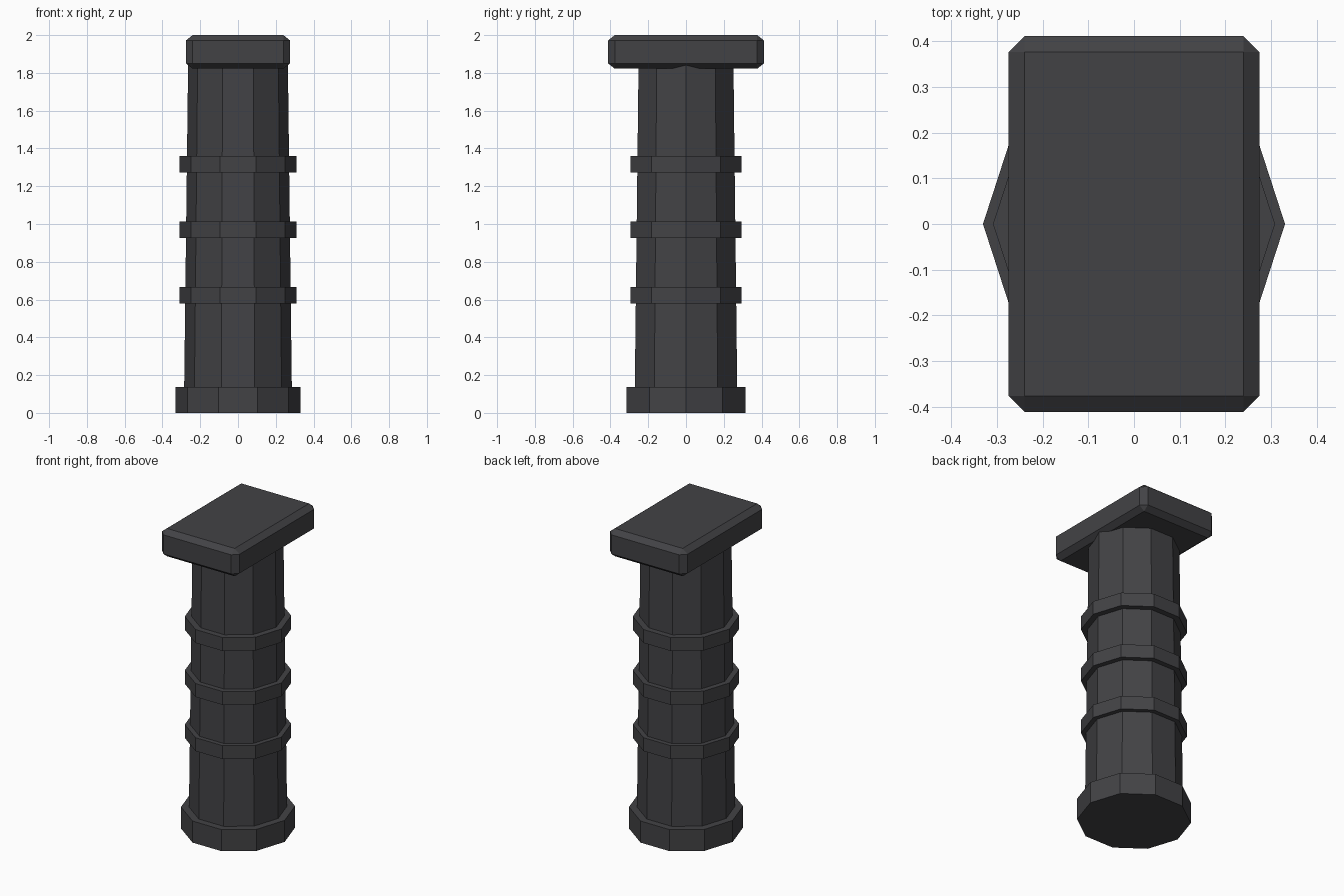
import bpy, bmesh, math

if "Cube" in bpy.data.objects:
    bpy.data.objects.remove(bpy.data.objects["Cube"])

dark = bpy.data.materials.new("dark_metal")
dark.diffuse_color = (0.055, 0.055, 0.06, 1)
dark.use_nodes = True
dark.node_tree.nodes["Principled BSDF"].inputs["Base Color"].default_value = dark.diffuse_color


def finish(name, bm):
    bmesh.ops.recalc_face_normals(bm, faces=bm.faces)
    mesh = bpy.data.meshes.new(name)
    bm.to_mesh(mesh)
    bm.free()
    mesh.materials.append(dark)
    obj = bpy.data.objects.new(name, mesh)
    bpy.context.collection.objects.link(obj)
    return obj


def decagon_drum(name, r_bottom, r_top, z0, z1):
    """Closed ten-sided drum with corners on the x axis."""
    bm = bmesh.new()
    rings = []
    for r, z in ((r_bottom, z0), (r_top, z1)):
        angles = [i * math.tau / 10 for i in range(10)]
        rings.append([bm.verts.new((r * math.cos(a), r * math.sin(a), z)) for a in angles])
    low, high = rings
    for i in range(10):
        j = (i + 1) % 10
        bm.faces.new((low[i], low[j], high[j], high[i]))
    bm.faces.new(low[::-1])
    bm.faces.new(high)
    return finish(name, bm)


# Foot and tapered shaft, the shaft running up into the cap
decagon_drum("base", 0.331, 0.331, 0.0, 0.138)
decagon_drum("shaft", 0.286, 0.264, 0.05, 1.86)

# Three raised grip bands
for n, z in enumerate((0.58, 0.927, 1.273)):
    decagon_drum(f"grip_band_{n + 1}", 0.309, 0.309, z, z + 0.086)

# Chamfered rectangular cap, with a slightly flatter chamfer in height
bm = bmesh.new()
bmesh.ops.create_cube(bm, size=1)
bmesh.ops.scale(bm, vec=(0.55, 0.824, 0.224), verts=bm.verts)
bmesh.ops.bevel(bm, geom=bm.edges[:], offset=0.035, segments=1,
                affect='EDGES', profile=0.5)
bmesh.ops.scale(bm, vec=(1, 1, 0.178 / 0.224), verts=bm.verts)
bmesh.ops.translate(bm, vec=(0, 0, 1.911), verts=bm.verts)
finish("cap", bm)
